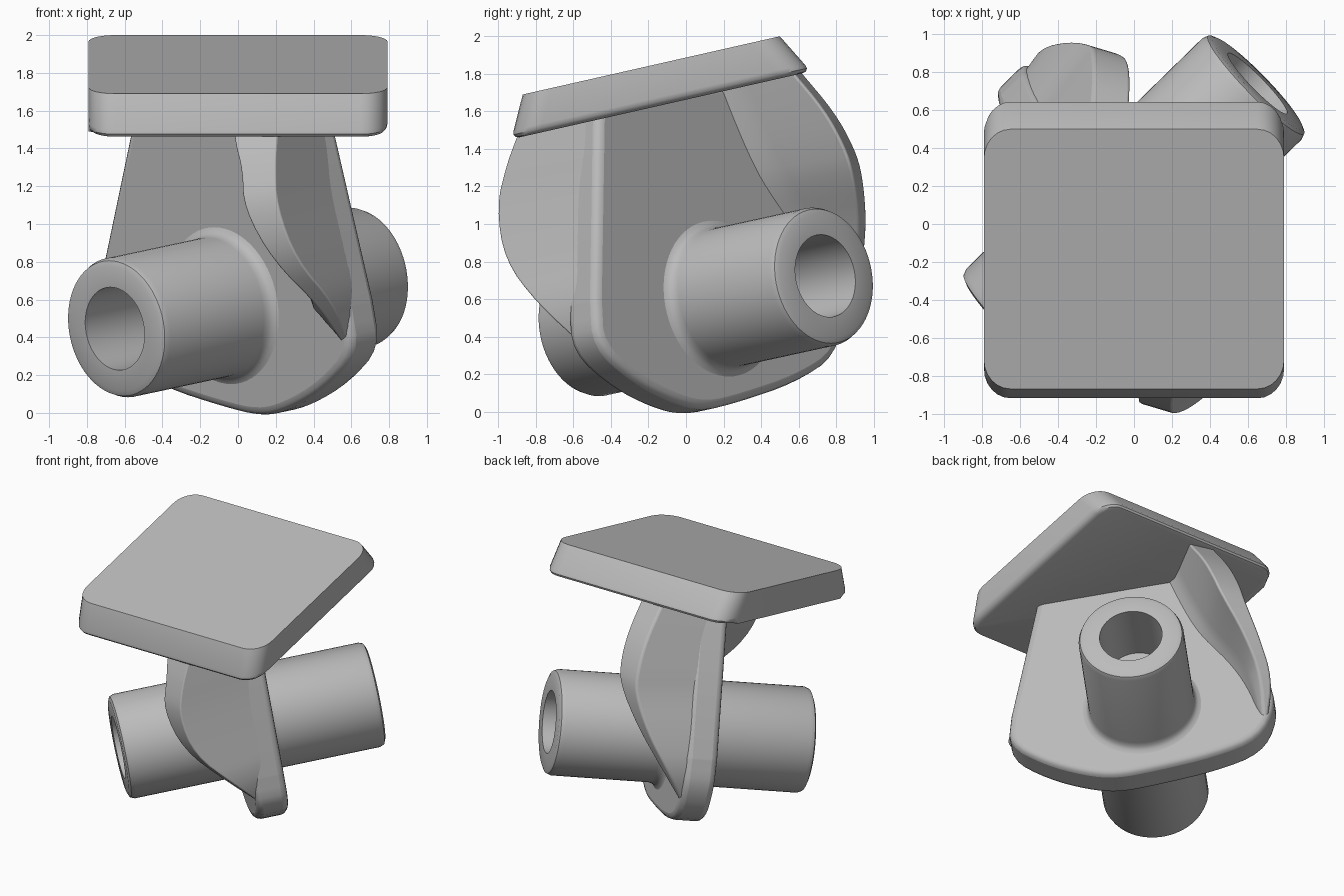
import bpy, bmesh, math
from mathutils import Vector

if "Cube" in bpy.data.objects:
    bpy.data.objects.remove(bpy.data.objects["Cube"])

grey = bpy.data.materials.new("plain_grey")
grey.use_nodes = True
grey.diffuse_color = (0.5, 0.5, 0.5, 1)
grey.node_tree.nodes["Principled BSDF"].inputs["Base Color"].default_value = (0.5, 0.5, 0.5, 1)

# Local frame of the tube and web: n along the tube, u across the web, v up it
N = Vector((1.29, 1.26, 0.275)).normalized()
U = Vector((N.y, -N.x, 0)).normalized()
V = U.cross(N)
C = Vector((0, 0.105, 0.585))


def local(n, u, v):
    return C + N * n + U * u + V * v


def smooth_line(pts, rounds=2):
    """Corner cutting that keeps the end points."""
    for _ in range(rounds):
        out = [pts[0]]
        for a, b in zip(pts, pts[1:]):
            for t in (0.25, 0.75):
                out.append(tuple(p + (q - p) * t for p, q in zip(a, b)))
        pts = out + [pts[-1]]
    return pts


def loft(bm, rings):
    rows = [[bm.verts.new(p) for p in r] for r in rings]
    k = len(rows[0])
    for a, b in zip(rows, rows[1:]):
        for i in range(k):
            j = (i + 1) % k
            bm.faces.new((a[i], a[j], b[j], b[i]))
    bm.faces.new(rows[0])
    bm.faces.new(rows[-1])


def finish(bm, name, bevel=0.0):
    bmesh.ops.recalc_face_normals(bm, faces=bm.faces)
    me = bpy.data.meshes.new(name)
    bm.to_mesh(me)
    bm.free()
    me.materials.append(grey)
    ob = bpy.data.objects.new(name, me)
    bpy.context.collection.objects.link(ob)
    bpy.ops.object.select_all(action='DESELECT')
    ob.select_set(True)
    bpy.context.view_layer.objects.active = ob
    bpy.ops.object.shade_smooth_by_angle(angle=math.radians(35))
    if bevel:
        m = ob.modifiers.new("rounding", 'BEVEL')
        m.width = bevel
        m.segments = 3
        m.limit_method = 'ANGLE'
        m.angle_limit = math.radians(40)


# Tilted top plate with drafted front and back
bm = bmesh.new()
profile = [(-0.93, 1.452), (0.665, 1.813), (0.5, 2.0), (-0.87, 1.69)]
loft(bm, [[(x, y, z) for y, z in profile] for x in (-0.792, 0.792)])


def is_corner(e):
    a, b = (v.co for v in e.verts)
    return abs(a.x - b.x) < 0.01 and abs(a.y - b.y) < 0.2


bmesh.ops.bevel(bm, geom=[e for e in bm.edges if is_corner(e)], offset=0.14,
                segments=6, profile=0.5, affect='EDGES')
low = [e for e in bm.edges
       if all(v.co.z < 1.452 + 0.2265 * (v.co.y + 0.93) + 0.02 for v in e.verts)]
bmesh.ops.bevel(bm, geom=low, offset=0.045, segments=3, profile=0.5, affect='EDGES')
finish(bm, "top_plate")

# Web across the tube, with a rounded lower edge
lower = smooth_line([(0.93, 0.0), (0.95, -0.26), (0.68, -0.45), (0.4, -0.56), (0.18, -0.6),
                     (-0.1, -0.55), (-0.52, -0.45), (-0.84, -0.31), (-0.95, -0.03), (-0.9, 0.2)])
outline = [(0.75, 1.06)] + lower + [(-0.46, 1.18)]
bm = bmesh.new()
loft(bm, [[local(n, u, v) for u, v in outline] for n in (-0.115, 0.115)])
finish(bm, "web", 0.045)

# Flared gussets on opposite edges of the web
# Rows: v, web edge, reach, outer u, thickness factor
front_rows = [(1.06, 0.75, 0.36, 0.84, 1.4), (0.93, 0.775, 0.43, 0.87, 1.25),
              (0.8, 0.795, 0.49, 0.9, 1.0), (0.6, 0.82, 0.55, 0.94, 1.0),
              (0.3, 0.87, 0.49, 0.985, 0.7), (0.03, 0.91, 0.26, 1.0, 0.5),
              (-0.2, 0.89, 0.09, 0.89, 0.15)]
back_rows = [(1.18, 0.46, 0.38, 0.52, 1.1), (0.95, 0.55, 0.48, 0.64, 1.1),
             (0.75, 0.64, 0.52, 0.72, 1.1), (0.6, 0.7, 0.52, 0.76, 1.0),
             (0.35, 0.82, 0.41, 0.86, 0.7), (0.1, 0.9, 0.24, 0.94, 0.5),
             (-0.15, 0.88, 0.09, 0.89, 0.15)]
for name, rows, s in (("front_gusset", front_rows, 1), ("back_gusset", back_rows, -1)):
    rings = []
    for v, edge, reach, outer, t in smooth_line(rows):
        section = [(-0.05, edge - 0.01), (reach, outer),
                   (reach + 0.09 * t, outer - 0.16 * t),
                   (min(0.24, reach), edge - 0.2 * t),
                   (min(0.15, reach - 0.02), edge - 0.24 * t),
                   (0.05, edge - 0.34 * t)]
        rings.append([local(-s * n, s * u, v) for n, u in section])
    bm = bmesh.new()
    loft(bm, rings)
    finish(bm, name, 0.02)

# Tube with blind bores, rounded rims and a fillet at the web
half = [(0.0005, 0.45), (0.222, 0.45), (0.222, 0.922), (0.335, 0.922), (0.362, 0.91),
        (0.374, 0.88), (0.374, 0.18), (0.381, 0.15), (0.397, 0.125), (0.427, 0.112)]
full = half + [(r, -n) for r, n in reversed(half)]
steps = 64
angles = [2 * math.pi * i / steps for i in range(steps)]
bm = bmesh.new()
loft(bm, [[local(n, r * math.cos(a), r * math.sin(a)) for a in angles] for r, n in full])
finish(bm, "tube")
